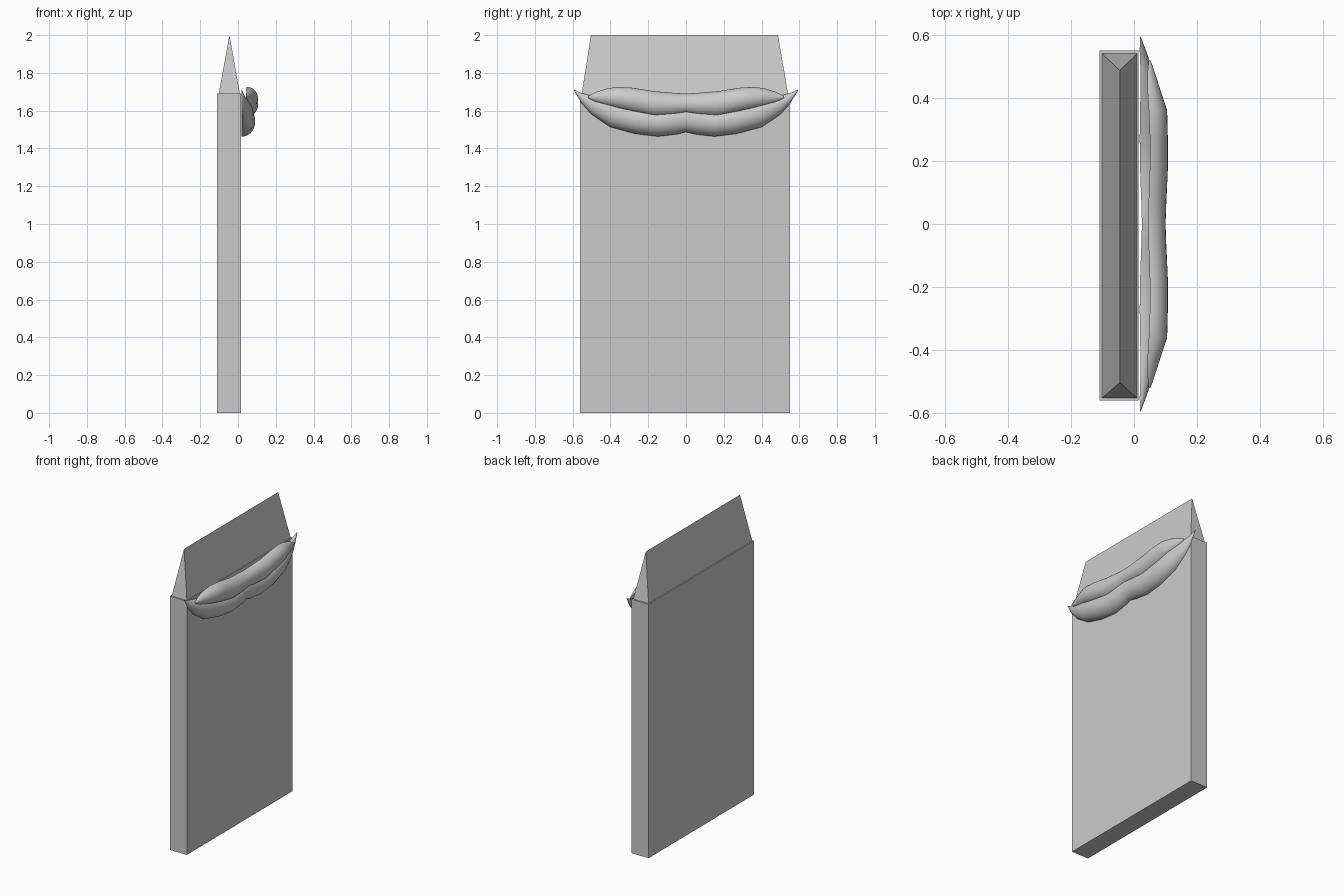
import bpy, bmesh
from math import sin, cos, pi

cube = bpy.data.objects.get("Cube")
if cube:
    bpy.data.objects.remove(cube, do_unlink=True)

grey = bpy.data.materials.new("light grey")
grey.use_nodes = True
GREY = (0.6, 0.6, 0.6, 1)
grey.diffuse_color = GREY
grey.node_tree.nodes["Principled BSDF"].inputs["Base Color"].default_value = GREY


def finish(name, bm, smooth=False):
    bmesh.ops.recalc_face_normals(bm, faces=bm.faces)
    mesh = bpy.data.meshes.new(name)
    bm.to_mesh(mesh)
    bm.free()
    mesh.materials.append(grey)
    obj = bpy.data.objects.new(name, mesh)
    bpy.context.collection.objects.link(obj)
    if smooth:
        bpy.ops.object.select_all(action='DESELECT')
        bpy.context.view_layer.objects.active = obj
        obj.select_set(True)
        bpy.ops.object.shade_smooth_by_angle(angle=pi / 4)
    return obj


def box(name, x, y, z):
    bm = bmesh.new()
    bmesh.ops.create_cube(bm, size=1)
    for v in bm.verts:
        v.co = [r[0] if c < 0 else r[1] for c, r in zip(v.co, (x, y, z))]
    return finish(name, bm)


def ridge_roof(name, x, y, z, ridge_x, ridge_y):
    bm = bmesh.new()
    a, b, c, d = [bm.verts.new((px, py, z[0])) for px, py in
                  ((x[0], y[0]), (x[1], y[0]), (x[1], y[1]), (x[0], y[1]))]
    e, f = [bm.verts.new((ridge_x, py, z[1])) for py in ridge_y]
    for loop in ((d, c, b, a), (a, b, e), (b, c, f, e), (c, d, f), (d, a, e, f)):
        bm.faces.new(loop)
    return finish(name, bm)


def lip(name, half, steps=14):
    """Loft rounded D sections, mirrored about y = 0: (y, back, front, bottom, top)."""
    stations = [(-s[0], *s[1:]) for s in reversed(half[1:])] + half
    bm = bmesh.new()
    rings = []
    for y, back, front, low, high in stations:
        ring = []
        for i in range(steps + 1):
            t = pi * i / steps - pi / 2
            ring.append(bm.verts.new((back + (front - back) * cos(t), y,
                                      (low + high) / 2 + (high - low) / 2 * sin(t))))
        rings.append(ring)
    n = steps + 1
    for r, s in zip(rings, rings[1:]):
        for i in range(n):
            j = (i + 1) % n
            bm.faces.new((r[i], r[j], s[j], s[i]))
    bm.faces.new(rings[0])
    bm.faces.new(rings[-1])
    return finish(name, bm, True)


# Slab body and its wedge top
box("slab", (-0.11, 0.015), (-0.56, 0.55), (0, 1.69))
ridge_roof("wedge_top", (-0.102, 0.01), (-0.552, 0.54), (1.69, 2.0), -0.045, (-0.503, 0.487))

# Lips across the upper face
lip("lower_lip", [
    (0.0, 0.025, 0.085, 1.487, 1.63), (0.05, 0.024, 0.088, 1.475, 1.625),
    (0.15, 0.02, 0.09, 1.463, 1.61), (0.27, 0.018, 0.09, 1.478, 1.625),
    (0.40, 0.02, 0.08, 1.513, 1.66), (0.50, 0.02, 0.055, 1.58, 1.68),
    (0.55, 0.018, 0.038, 1.636, 1.692), (0.594, 0.019, 0.021, 1.707, 1.712)])
lip("upper_lip", [
    (0.0, 0.045, 0.10, 1.583, 1.69), (0.06, 0.046, 0.102, 1.572, 1.694),
    (0.17, 0.05, 0.107, 1.568, 1.703), (0.28, 0.05, 0.107, 1.592, 1.721),
    (0.36, 0.047, 0.105, 1.61, 1.726), (0.42, 0.043, 0.085, 1.624, 1.717),
    (0.48, 0.043, 0.066, 1.645, 1.698), (0.52, 0.047, 0.052, 1.668, 1.676)])
